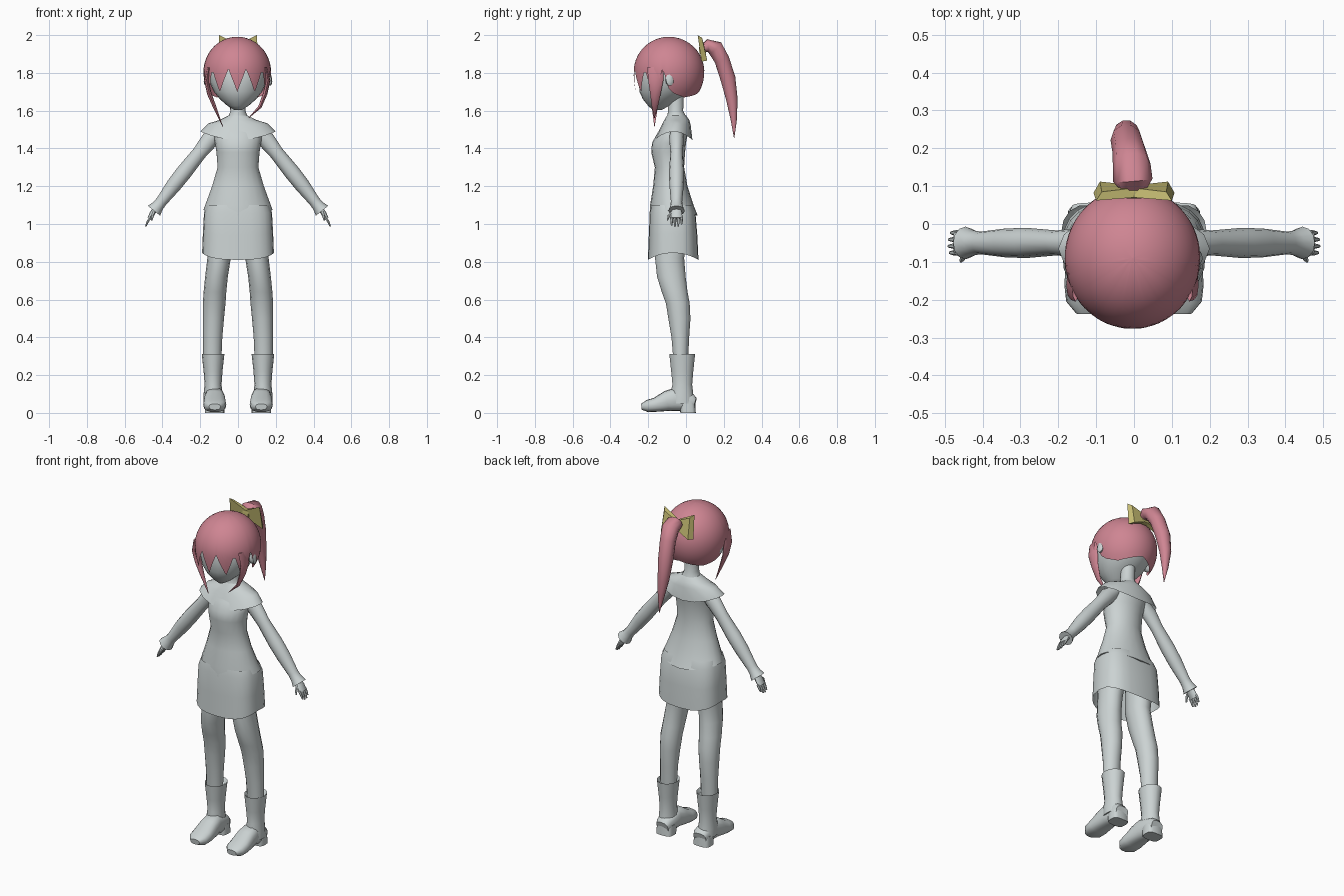
import bpy, bmesh, math
from mathutils import Vector


def material(name, rgb):
    m = bpy.data.materials.new(name)
    m.diffuse_color = (*rgb, 1)
    return m


GREY = material("pale_grey", (0.60, 0.65, 0.65))
PINK = material("rose_pink", (0.62, 0.235, 0.29))
YELLOW = material("straw_yellow", (0.56, 0.50, 0.17))


def finish(name, verts, faces, mat, angle=50):
    mesh = bpy.data.meshes.new(name)
    mesh.from_pydata(verts, [], faces)
    bm = bmesh.new()
    bm.from_mesh(mesh)
    bmesh.ops.remove_doubles(bm, verts=bm.verts, dist=0.0005)
    bmesh.ops.recalc_face_normals(bm, faces=bm.faces)
    bm.to_mesh(mesh)
    bm.free()
    mesh.materials.append(mat)
    ob = bpy.data.objects.new(name, mesh)
    bpy.context.collection.objects.link(ob)
    bpy.ops.object.select_all(action='DESELECT')
    ob.select_set(True)
    bpy.context.view_layer.objects.active = ob
    bpy.ops.object.shade_smooth_by_angle(angle=math.radians(angle))
    return ob


def skin(name, rings, mat, caps=True):
    """Join equal-length rings of points into one surface."""
    n = len(rings[0])
    verts = [p for r in rings for p in r]
    faces = [(i*n + j, i*n + (j+1) % n, (i+1)*n + (j+1) % n, (i+1)*n + j)
             for i in range(len(rings) - 1) for j in range(n)]
    if caps:
        faces += [tuple(range(n)), tuple(range(len(verts) - n, len(verts)))]
    return finish(name, verts, faces, mat)


def outline(n, power):
    """Unit superellipse points; power 2 is round, higher is boxier."""
    out = []
    for j in range(n):
        a = 2 * math.pi * j / n
        c, s = math.cos(a), math.sin(a)
        out.append((math.copysign(abs(c)**(2/power), c), math.copysign(abs(s)**(2/power), s)))
    return out


def stack(name, rows, mat, n=20, cx=0, power=2, caps=True):
    """Horizontal rings: (z, half width, front y, back y, dip at front and back)."""
    rings = []
    for z, rx, f, b, *dip in rows:
        d = dip[0] if dip else 0
        rings.append([(cx + rx*u, (f+b)/2 + (b-f)/2*v, z - d*v*v) for u, v in outline(n, power)])
    return skin(name, rings, mat, caps)


def tube(name, rows, mat, ref, n=10, power=2):
    """Rings across a path: (x, y, z, radius along ref, radius across)."""
    pts = [Vector(r[:3]) for r in rows]
    ref, rings = Vector(ref), []
    for i, r in enumerate(rows):
        t = (pts[min(i+1, len(pts)-1)] - pts[max(i-1, 0)]).normalized()
        a = (ref - t * ref.dot(t)).normalized()
        b = t.cross(a)
        rings.append([pts[i] + a*(r[3]*u) + b*(r[4]*v) for u, v in outline(n, power)])
    return skin(name, rings, mat)


def interp(table, x):
    for (x0, y0), (x1, y1) in zip(table, table[1:]):
        if x <= x1:
            return y0 + (y1 - y0) * (x - x0) / (x1 - x0)
    return table[-1][1]


# Top with neck, flaring to a hem over the skirt
stack("torso", [(1.075, .183, -.193, .062, .03), (1.11, .170, -.190, .04, .01),
                (1.20, .137, -.174, .008), (1.30, .108, -.165, -.01), (1.38, .114, -.184, -.005),
                (1.43, .122, -.180, 0), (1.48, .13, -.152, .01), (1.53, .10, -.118, .015),
                (1.56, .052, -.10, .005), (1.60, .040, -.095, -.015), (1.68, .040, -.09, -.012)], GREY)
# Wide shoulder collar
stack("collar", [(1.575, .05, -.10, .0), (1.55, .10, -.115, .018), (1.532, .158, -.13, .025, .01),
                 (1.49, .200, -.165, .034, .045)], GREY, n=16, caps=False)
# Boxy open skirt
stack("skirt", [(1.10, .165, -.185, .035), (1.06, .180, -.192, .05), (.95, .186, -.197, .06, .01),
                (.848, .190, -.202, .066, .038)], GREY, n=24, power=2.8, caps=False)
# Head with pointed chin
stack("head", [(1.603, .018, -.175, -.13), (1.625, .055, -.20, -.09), (1.66, .095, -.228, -.04),
               (1.70, .128, -.246, .02), (1.75, .150, -.25, .055), (1.80, .158, -.25, .07),
               (1.88, .14, -.225, .05), (1.95, .08, -.16, 0)], GREY, n=24)

# Hair cap whose lower edge zigzags with the angle from the front
EDGE = [(0, 1.70), (15, 1.82), (33, 1.695), (47, 1.82), (60, 1.70), (74, 1.76), (80, 1.83),
        (88, 1.72), (100, 1.69), (125, 1.67), (150, 1.68), (180, 1.70)]
COLS, ROWS, CZ, CY = 96, 14, 1.805, -.09
rings = []
for i in range(ROWS + 1):
    ring = []
    for j in range(COLS):
        deg = (j * 360 / COLS + 180) % 360 - 180
        a = math.radians(deg)
        front = max(0, math.cos(a))
        low = interp(EDGE, abs(deg))
        drop = .2 + .12 * front
        e_low = math.asin((low - CZ) / (drop if low < CZ else .186))
        e = math.pi/2 + (e_low - math.pi/2) * max(i, .02) / ROWS
        z = CZ + math.sin(e) * (.186 if e > 0 else drop)
        r = math.cos(e)
        ring.append((-.004 + .179*r*math.sin(a), CY - .187*r*math.cos(a), z))
    rings.append(ring)
skin("hair_cap", rings, PINK, caps=False)

# Long locks framing the face, each with its own tip
for side, tx, tz in ((-1, -.08, 1.515), (1, .055, 1.56)):
    x = lambda v: -.004 + side * v
    tube("side_lock", [(x(.150), -.16, 1.83, .045, .010), (x(.163), -.16, 1.76, .040, .012),
                       (x(.148), -.162, 1.69, .028, .012), (x(.12), -.165, 1.62, .016, .009),
                       (tx, -.167, tz, .001, .001)], PINK, (0, 1, 0), n=8)

# Ponytail
tube("ponytail", [(0, .085, 1.925, .03, .02), (-.003, .115, 1.945, .052, .035), (-.006, .155, 1.93, .05, .046),
                  (-.012, .19, 1.87, .045, .042), (-.02, .222, 1.77, .042, .042),
                  (-.02, .243, 1.66, .033, .032), (-.01, .253, 1.55, .018, .017),
                  (0, .255, 1.455, .001, .001)], PINK, (1, 0, 0), n=10)

# Bow: two flared wings and a knot
for s in (-1, 1):
    w = [(0, .07, 1.95), (0, .095, 1.95), (0, .102, 1.905), (0, .078, 1.905),
         (s*.100, .062, 2.0), (s*.085, .085, 1.985), (s*.09, .112, 1.865), (s*.107, .082, 1.86)]
    finish("bow_wing", w, [(3, 2, 1, 0), (4, 5, 6, 7)] +
           [(k, (k+1) % 4, (k+1) % 4 + 4, k + 4) for k in range(4)], YELLOW, 20)
tube("bow_knot", [(-.02, .088, 1.925, .03, .02), (.02, .088, 1.925, .03, .02)], YELLOW, (0, 0, 1), n=8, power=3)

for s in (-1, 1):
    # Ear
    tube("ear", [(s*.148, -.09, 1.765, .02, .032), (s*.170, -.085, 1.767, .022, .036),
                 (s*.177, -.083, 1.768, .012, .022)], GREY, (0, 1, 0), n=10)
    # Sleeve with flared cuff
    tube("arm", [(s*.10, -.05, 1.49, .036, .036), (s*.15, -.05, 1.445, .038, .046),
                 (s*.205, -.05, 1.375, .033, .038), (s*.285, -.05, 1.275, .040, .042),
                 (s*.34, -.05, 1.205, .038, .040), (s*.405, -.05, 1.12, .030, .030),
                 (s*.425, -.05, 1.095, .033, .032), (s*.445, -.05, 1.07, .043, .042)], GREY, (0, 1, 0), n=12)
    # Hand, four fingers and thumb
    tube("palm", [(s*.43, -.05, 1.09, .02, .015), (s*.453, -.05, 1.058, .029, .014),
                  (s*.470, -.05, 1.03, .032, .010)], GREY, (0, 1, 0), n=8, power=2.6)
    for k in range(4):
        y = -.076 + k * .0175
        tip = (1, 1.15, 1.1, .85)[k]
        tube("finger", [(s*.464, y, 1.037, .008, .008), (s*(.464 + .012*tip), y, 1.037 - .022*tip, .007, .007),
                        (s*(.464 + .022*tip), y, 1.037 - .044*tip, .004, .004)], GREY, (0, 1, 0), n=6)
    tube("thumb", [(s*.445, -.07, 1.065, .009, .009), (s*.452, -.09, 1.045, .008, .008),
                   (s*.457, -.098, 1.02, .004, .004)], GREY, (1, 0, 0), n=6)
    # Leg, bending back at the knee
    for_leg = [(.98, .095, .07, -.16, .02), (.82, .100, .062, -.166, -.008), (.72, .114, .060, -.155, 0),
               (.64, .122, .060, -.13, .010), (.58, .126, .060, -.108, .021), (.50, .130, .056, -.095, .025),
               (.40, .134, .051, -.078, .018), (.28, .136, .048, -.068, .012)]
    rings = [[(s*cx + rx*u, (f+b)/2 + (b-f)/2*v, z) for u, v in outline(14, 2)]
             for z, cx, rx, f, b in for_leg]
    skin("leg", rings, GREY)
    # Boot shaft, foot and heel
    stack("boot_shaft", [(.29, .048, -.07, .03), (.312, .060, -.09, .050), (.22, .050, -.08, .040),
                         (.15, .045, -.073, .034), (.10, .05, -.085, .04), (.05, .05, -.085, .045)],
          GREY, n=14, cx=s*.132)
    tube("boot_foot", [(s*.125, .048, .05, .040, .030), (s*.124, .03, .055, .048, .045),
                       (s*.124, -.06, .072, .052, .062), (s*.123, -.10, .063, .057, .054),
                       (s*.123, -.16, .043, .061, .038), (s*.123, -.205, .036, .056, .032),
                       (s*.123, -.236, .032, .030, .016)], GREY, (1, 0, 0), n=16, power=2.6)
    stack("boot_heel", [(.06, .050, -.035, .048), (0, .052, -.03, .052)], GREY, n=16, cx=s*.124, power=3.5)
